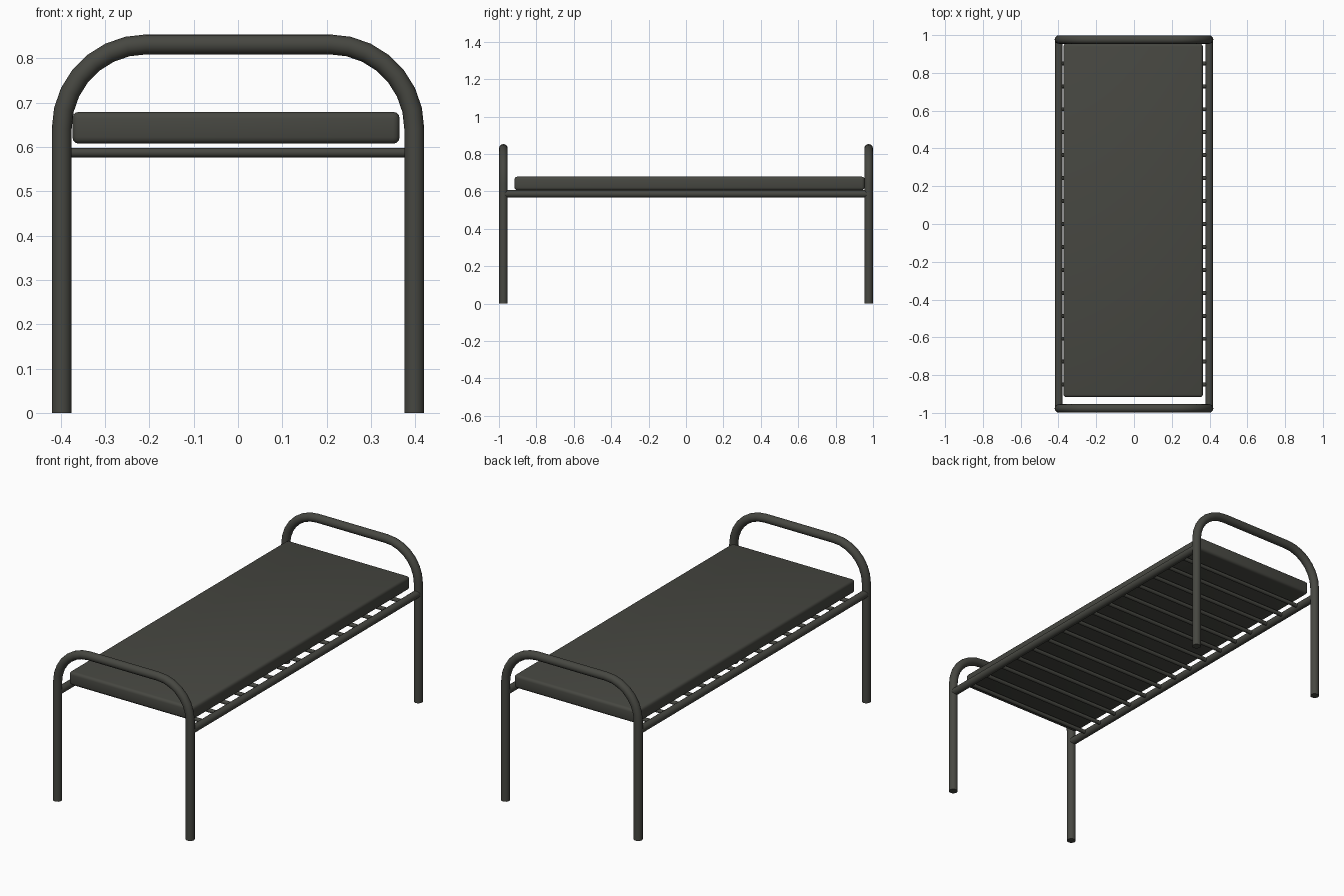
import bpy, bmesh, math
from mathutils import Vector

if "Cube" in bpy.data.objects:
    bpy.data.objects.remove(bpy.data.objects["Cube"])

metal = bpy.data.materials.new("dark olive grey")
metal.diffuse_color = (0.062, 0.063, 0.053, 1)
metal.use_nodes = True
metal.node_tree.nodes["Principled BSDF"].inputs["Base Color"].default_value = metal.diffuse_color

X, Y = 0.3975, 0.9765      # leg centre lines
R = 0.0225                 # frame tube radius


def finish(name, bm):
    bmesh.ops.recalc_face_normals(bm, faces=bm.faces)
    me = bpy.data.meshes.new(name)
    bm.to_mesh(me)
    bm.free()
    ob = bpy.data.objects.new(name, me)
    bpy.context.collection.objects.link(ob)
    me.materials.append(metal)
    bpy.ops.object.select_all(action='DESELECT')
    ob.select_set(True)
    bpy.context.view_layer.objects.active = ob
    bpy.ops.object.shade_smooth_by_angle(angle=math.radians(40))
    return ob


def tube(name, pts, r, side, n=16):
    """Sweep a capped circle along a planar path; side is the plane normal."""
    bm = bmesh.new()
    pts = [Vector(p) for p in pts]
    side = Vector(side)
    rings = []
    for i, p in enumerate(pts):
        t = (pts[min(i + 1, len(pts) - 1)] - pts[max(i - 1, 0)]).normalized()
        out = t.cross(side)
        rings.append([bm.verts.new(p + r * (math.cos(a) * out + math.sin(a) * side))
                      for a in (2 * math.pi * k / n for k in range(n))])
    for a, b in zip(rings, rings[1:]):
        for k in range(n):
            bm.faces.new((a[k], a[(k + 1) % n], b[(k + 1) % n], b[k]))
    bm.faces.new(rings[0])
    bm.faces.new(rings[-1])
    return finish(name, bm)


# bent tube end frames
B, top, steps = 0.19, 0.831, 7
arc = [(X - B + B * math.cos(a), top - B + B * math.sin(a))
       for a in (math.pi / 2 * i / steps for i in range(steps + 1))]
half = [(X, 0)] + arc
path = half + [(-x, z) for x, z in reversed(half)]
for name, y in (("foot_frame", -Y), ("head_frame", Y)):
    tube(name, [(x, y, z) for x, z in path], R, (0, 1, 0))

# long side rails
for name, s in (("left_rail", -1), ("right_rail", 1)):
    tube(name, [(s * X, -Y, 0.587), (s * X, Y, 0.587)], 0.02, (0, 0, 1))

# thin cross slats
for i in range(-7, 8):
    y = i * 0.1215
    tube("slat_%02d" % (i + 8), [(-X, y, 0.587), (X, y, 0.587)], 0.0105, (0, 0, 1), 12)

# mattress slab with rounded edges
bm = bmesh.new()
bmesh.ops.create_cube(bm, size=1)
for v in bm.verts:
    v.co = (-0.0045 + v.co.x * 0.738, 0.019 + v.co.y * 1.872, 0.643 + v.co.z * 0.072)
bmesh.ops.bevel(bm, geom=bm.edges[:], offset=0.015, segments=3, profile=0.5, affect='EDGES')
finish("mattress", bm)
